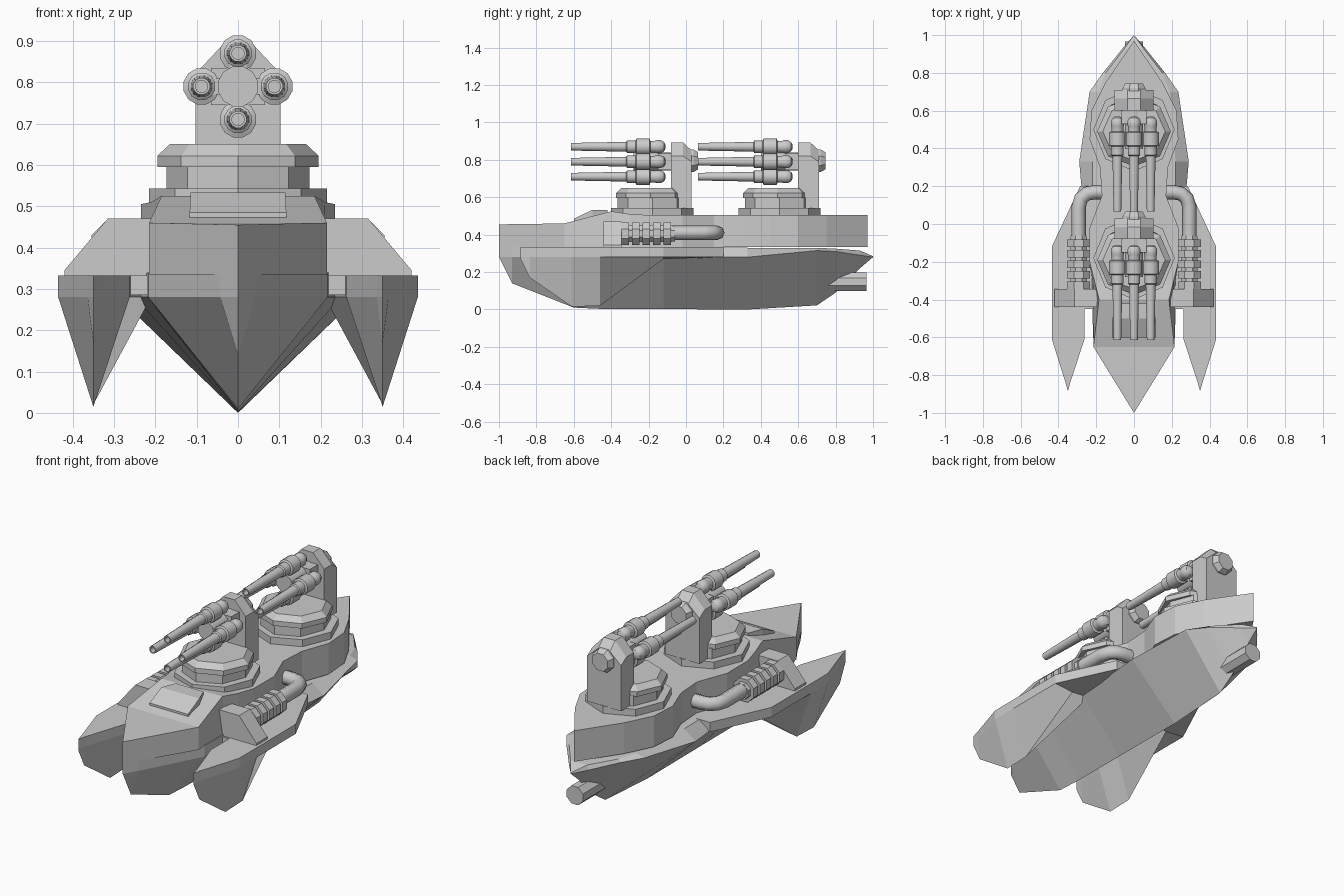
import bpy, bmesh, math

if "Cube" in bpy.data.objects:
    bpy.data.objects.remove(bpy.data.objects["Cube"])


def finish(name, bm, smooth=False):
    bmesh.ops.remove_doubles(bm, verts=bm.verts, dist=1e-4)
    bmesh.ops.recalc_face_normals(bm, faces=bm.faces)
    me = bpy.data.meshes.new(name)
    bm.to_mesh(me)
    bm.free()
    ob = bpy.data.objects.new(name, me)
    bpy.context.collection.objects.link(ob)
    if smooth:
        bpy.ops.object.select_all(action='DESELECT')
        ob.select_set(True)
        bpy.context.view_layer.objects.active = ob
        bpy.ops.object.shade_smooth_by_angle(angle=math.radians(32))
    return ob


def skin(name, rings, smooth=False):
    """Join equal-length rings of points into a closed skin."""
    bm = bmesh.new()
    vs = [[bm.verts.new(p) for p in r] for r in rings]
    n = len(vs[0])
    for a, b in zip(vs, vs[1:]):
        for i in range(n):
            j = (i + 1) % n
            bm.faces.new((a[i], a[j], b[j], b[i]))
    bm.faces.new(vs[0])
    bm.faces.new(vs[-1])
    return finish(name, bm, smooth)


def loft(name, sections, sx=1):
    return skin(name, [[(sx * x, y, z) for x, z in s] for y, s in sections])


def mirrored(half):
    return half + [(-x, z) for x, z in reversed(half)]


def lathe_y(name, profile, x, z, n=12):
    rings = [[(x + r * math.cos(math.tau * (i + .5) / n), y,
               z + r * math.sin(math.tau * (i + .5) / n)) for i in range(n)]
             for y, r in profile]
    return skin(name, rings, n > 8)


def octagon_stack(name, y, levels):
    """Stacked octagons: (z, half width, half length)."""
    rings = [[(rx * math.cos(math.tau * i / 8), y + ry * math.sin(math.tau * i / 8), z)
              for i in range(8)] for z, rx, ry in levels]
    return skin(name, rings)


def box(name, x0, x1, y0, y1, z0, z1):
    return loft(name, [(y, [(x0, z0), (x1, z0), (x1, z1), (x0, z1)]) for y in (y0, y1)])


# Lower hull: y, keel z, chine x, chine z, deck x, deck z
hull = [(-1, .28, 0, .28, 0, .34), (-.93, .14, .043, .28, .043, .34),
        (-.6, .01, .217, .28, .217, .34), (-.45, .003, .22, .28, .22, .34),
        (-.12, .002, .25, .28, .22, .335), (.33, 0, .29, .28, .22, .33),
        (.7, .022, .235, .315, .19, .33), (.8, .09, .165, .31, .15, .325),
        (.93, .22, .06, .29, .05, .315), (1, .28, 0, .28, 0, .285)]
loft("lower_hull", [(y, mirrored([(0, zk), (xc, zc), (xd, zd)]))
                    for y, zk, xc, zc, xd, zd in hull])

# Upper hull: y, bottom x, top x, top z
upper = [(-1, 0, 0, .455), (-.65, .215, .215, .46), (-.4, .215, .185, .525),
         (-.3, .22, .21, .51), (-.2, .235, .235, .505), (-.02, .235, .235, .505),
         (.15, .17, .17, .505), (.3, .18, .18, .505), (.45, .235, .235, .505),
         (.6, .225, .225, .505), (.75, .15, .15, .505), (.97, 0, 0, .505)]
loft("upper_hull", [(y, mirrored([(xb, .335), (xt, zt)])) for y, xb, xt, zt in upper])

# Sloped hatch on the bow deck
loft("bow_hatch", [(y, mirrored([(w, .45), (w, z)]))
                   for y, w, z in [(-.6, .117, .485), (-.5, .115, .533), (-.42, .085, .533)]])

# Stern pipe
lathe_y("stern_pipe", [(.7, .053), (.965, .053)], 0, .148, 8)

for sx, side in ((1, "right"), (-1, "left")):
    # Side pontoon: y, inner x, outer x, keel x, keel z
    pod = [(-.885, .35, .35, .35, .27), (-.835, .336, .364, .35, .17),
           (-.61, .262, .435, .35, .015), (-.46, .262, .435, .35, .02),
           (-.12, .21, .435, .32, .27), (.2, .2, .285, .25, .28)]
    loft(side + "_pontoon", [(y, [(xi, .333), (xo, .333), (xo, .28), (xk, zk), (xi, .28)])
                             for y, xi, xo, xk, zk in pod], sx)
    # Deck joining pontoon and hull
    loft(side + "_bridge_deck", [(y, [(.18, .332), (.3, .332), (.3, .285), (.18, .285)])
                                 for y in (-.45, .1)], sx)
    # Slanted bracket
    loft(side + "_bracket", [(y, [(.19, .325), (.42, .325), (.42, .345), (.315, .47), (.19, .47)])
                             for y in (-.44, -.345)], sx)
    # Ribbed cylinder
    ribs = [(-.36, .045)]
    for i in range(5):
        y = -.345 + i * .056
        ribs += [(y, .047), (y, .066), (y + .04, .066), (y + .04, .047)]
    lathe_y(side + "_ribbed_cylinder", ribs + [(-.06, .045)], sx * .293, .405, 8)
    # Bent pipe running into the hull
    path = [(.293, -.08), (.293, .09), (.28, .135), (.25, .16), (.21, .168), (.13, .168)]
    cu = bpy.data.curves.new(side + "_pipe", 'CURVE')
    cu.dimensions = '3D'
    cu.bevel_depth = .038
    cu.bevel_resolution = 2
    sp = cu.splines.new('POLY')
    sp.points.add(len(path) - 1)
    for p, (x, y) in zip(sp.points, path):
        p.co = (sx * x, y, .41, 1)
    ob = bpy.data.objects.new(side + "_pipe", cu)
    bpy.context.collection.objects.link(ob)
    bpy.ops.object.select_all(action='DESELECT')
    ob.select_set(True)
    bpy.context.view_layer.objects.active = ob
    bpy.ops.object.convert(target='MESH')

# Two identical turrets
for c, tag in ((-.18, "front"), (.5, "rear")):
    octagon_stack(tag + "_turret_base", c, [(.48, .215, .22), (.543, .215, .22)])
    octagon_stack(tag + "_turret_body", c, [(.53, .173, .185), (.6, .173, .185)])
    octagon_stack(tag + "_turret_cap", c - .01, [(.595, .195, .185), (.622, .195, .185),
                                                 (.65, .165, .155)])
    # Upright mast with clipped top corners
    loft(tag + "_mast", [(c + y, mirrored([(.103, .54), (.103, zs), (.035, zt)]))
                         for y, zs, zt in [(.1, .82, .893), (.165, .82, .893), (.21, .79, .85)]])
    lathe_y(tag + "_mast_knob", [(c + .18, .065), (c + .22, .065), (c + .245, .05)], 0, .795, 8)
    # Gun hub and cross mounts
    lathe_y(tag + "_gun_hub", [(c - .1, .05), (c + .11, .05)], 0, .79, 12)
    box(tag + "_hub_block", -.065, .065, c + .03, c + .11, .745, .835)
    box(tag + "_cross_mount", -.1, .1, c - .09, c - .01, .77, .81)
    box(tag + "_upright_mount", -.02, .02, c - .09, c - .01, .7, .88)
    # Four gun barrels with hollow muzzles
    gun = [(-.39, .015), (-.435, .015), (-.435, .021), (-.14, .027), (-.135, .034), (-.09, .034),
           (-.085, .045), (-.015, .045), (-.01, .033), (.015, .033),
           (.022, .036), (.045, .036), (.062, .026), (.07, .01)]
    for i, (x, z) in enumerate([(0, .87), (0, .71), (.088, .79), (-.088, .79)]):
        lathe_y(f"{tag}_gun_{i + 1}", [(c + y, r) for y, r in gun], x, z, 12)
